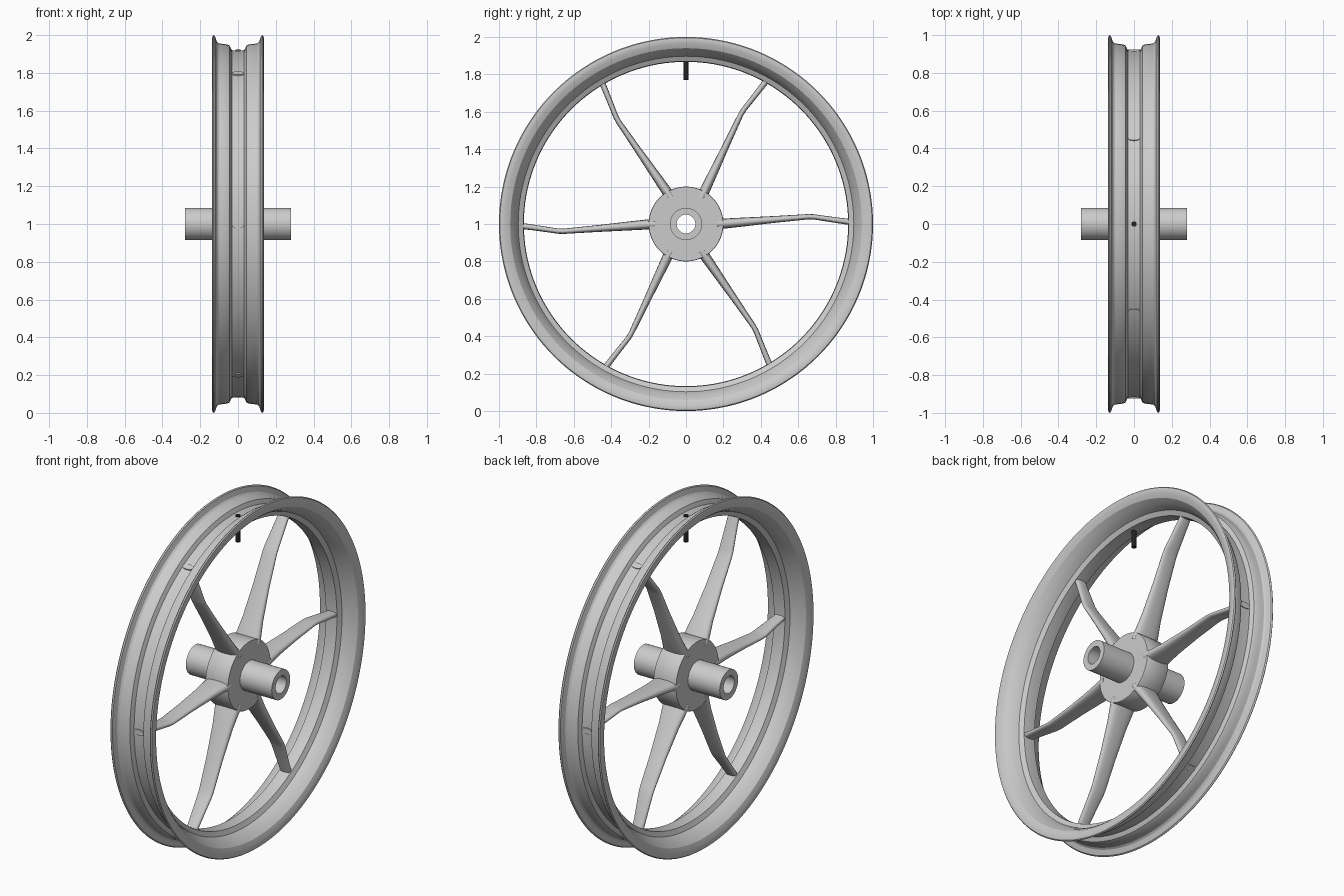
import bpy, bmesh, math
from math import sin, cos, pi
from mathutils import Matrix, Vector

if "Cube" in bpy.data.objects:
    bpy.data.objects.remove(bpy.data.objects["Cube"])

CENTRE = Vector((0, 0, 1))


def finish(name, bm, angle=35):
    bmesh.ops.recalc_face_normals(bm, faces=bm.faces)
    me = bpy.data.meshes.new(name)
    bm.to_mesh(me)
    bm.free()
    ob = bpy.data.objects.new(name, me)
    bpy.context.collection.objects.link(ob)
    bpy.ops.object.select_all(action='DESELECT')
    ob.select_set(True)
    bpy.context.view_layer.objects.active = ob
    bpy.ops.object.shade_smooth_by_angle(angle=math.radians(angle))
    return ob


def bridge(bm, loops, closed):
    """Join equal-length vertex loops with quads."""
    n = len(loops[0])
    last = len(loops) if closed else len(loops) - 1
    for i in range(last):
        a, b = loops[i], loops[(i + 1) % len(loops)]
        for j in range(n):
            k = (j + 1) % n
            bm.faces.new((a[j], a[k], b[k], b[j]))


def lathe(name, profile, segments=128, angle=35):
    """Spin a closed (x, radius) profile about the wheel axis."""
    bm = bmesh.new()
    loops = []
    for i in range(segments):
        a = 2 * pi * i / segments
        loops.append([bm.verts.new((x, r * cos(a), 1 + r * sin(a))) for x, r in profile])
    bridge(bm, loops, True)
    return finish(name, bm, angle)


def mirrored(half):
    """Complete a profile running from +x to x = 0."""
    return half + [(-x, r) for x, r in reversed(half) if x > 0]


# rim: drop-centre channel outside, stepped band inside, rolled flanges
outer = mirrored([(0.137, 0.985), (0.135, 0.995), (0.129, 1.0), (0.122, 0.995),
                  (0.117, 0.98), (0.112, 0.965), (0.103, 0.957), (0.085, 0.954),
                  (0.055, 0.950), (0.044, 0.944), (0.038, 0.932), (0.033, 0.92), (0, 0.919)])
inner = mirrored([(0.134, 0.965), (0.124, 0.94), (0.10, 0.921), (0.075, 0.907),
                  (0.050, 0.897), (0.036, 0.870), (0, 0.867)])
lathe("rim", outer + inner[::-1], 144, 28)

# hub drum and hollow axle sleeve
lathe("hub", [(0.073, 0.075), (0.073, 0.198), (0.07, 0.2),
              (-0.07, 0.2), (-0.073, 0.198), (-0.073, 0.075)], 64)
lathe("axle_sleeve", [(0.28, 0.05), (0.28, 0.086), (-0.28, 0.086), (-0.28, 0.05)], 48)

# six kinked, tapering blade spokes: (radius, offset, half width, half thickness)
stations = [(0.165, 0.0, 0.078, 0.027), (0.20, 0.002, 0.076, 0.027),
            (0.30, 0.010, 0.062, 0.024), (0.48, 0.025, 0.050, 0.018),
            (0.655, 0.039, 0.045, 0.014), (0.685, 0.038, 0.044, 0.014),
            (0.80, 0.021, 0.037, 0.015), (0.925, 0.004, 0.031, 0.017)]
SIDES = 20


def power(v, p):
    return math.copysign(abs(v) ** p, v)


for s in range(6):
    bm = bmesh.new()
    loops = []
    for r, off, hw, ht in stations:
        loops.append([bm.verts.new((hw * power(cos(2 * pi * j / SIDES), 0.75), r,
                                    off + ht * power(sin(2 * pi * j / SIDES), 0.75)))
                      for j in range(SIDES)])
    bridge(bm, loops, False)
    bm.faces.new(loops[0])
    bm.faces.new(loops[-1])
    bm.transform(Matrix.Translation(CENTRE) @ Matrix.Rotation(s * pi / 3, 4, 'X'))
    finish(f"spoke_{s + 1}", bm, 40)

# black valve stem through the rim
bm = bmesh.new()
bmesh.ops.create_cone(bm, cap_ends=True, segments=20, radius1=0.014, radius2=0.014,
                      depth=0.155, matrix=Matrix.Translation((0, 0, 1.8475)))
valve = finish("valve_stem", bm)
black = bpy.data.materials.new("black_rubber")
black.diffuse_color = (0.015, 0.015, 0.015, 1)
black.use_nodes = True
black.node_tree.nodes["Principled BSDF"].inputs["Base Color"].default_value = black.diffuse_color
valve.data.materials.append(black)
